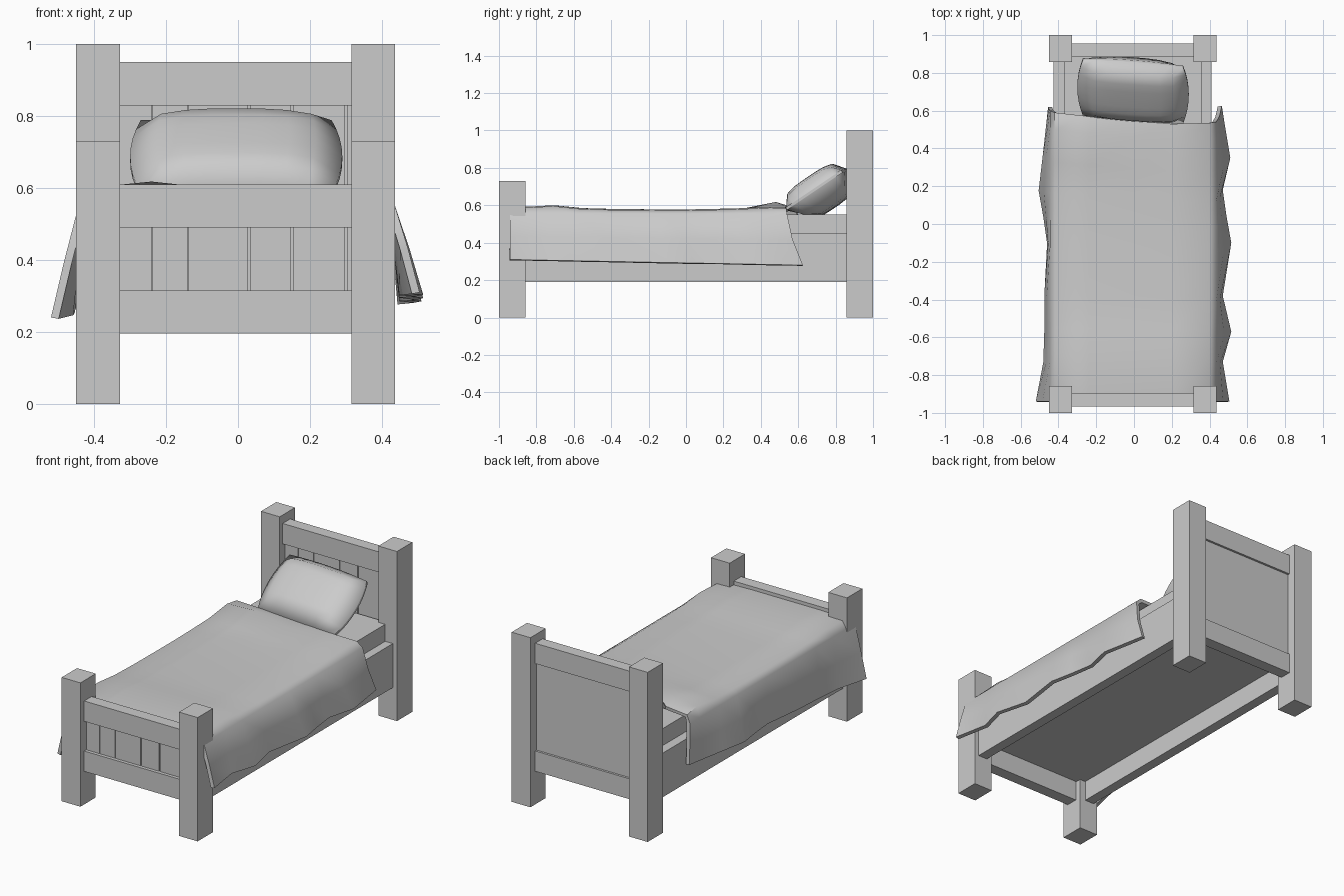
import bpy, bmesh, math

cube = bpy.data.objects.get("Cube")
if cube:
    bpy.data.objects.remove(cube)

grey = bpy.data.materials.new("plain grey")
grey.use_nodes = True
grey.diffuse_color = (0.6, 0.6, 0.6, 1)
grey.node_tree.nodes["Principled BSDF"].inputs["Base Color"].default_value = (0.6, 0.6, 0.6, 1)


def add_object(name, bm):
    bmesh.ops.recalc_face_normals(bm, faces=bm.faces)
    mesh = bpy.data.meshes.new(name)
    bm.to_mesh(mesh)
    bm.free()
    mesh.materials.append(grey)
    ob = bpy.data.objects.new(name, mesh)
    bpy.context.collection.objects.link(ob)
    return ob


def box(name, x, y, z):
    bm = bmesh.new()
    bmesh.ops.create_cube(bm, size=1)
    for v in bm.verts:
        v.co = [a + (b - a) * (c + 0.5) for (a, b), c in zip((x, y, z), v.co)]
    return add_object(name, bm)


def smooth(ob, angle):
    bpy.ops.object.select_all(action='DESELECT')
    ob.select_set(True)
    bpy.context.view_layer.objects.active = ob
    for mod in ob.modifiers[:]:
        bpy.ops.object.modifier_apply(modifier=mod.name)
    bpy.ops.object.shade_smooth_by_angle(angle=math.radians(angle))


def lerp(a, b, t):
    return a + (b - a) * t


# Corner posts
for side, x in (("right", (-0.45, -0.328)), ("left", (0.315, 0.437))):
    box(side + "_head_post", x, (0.857, 1.0), (0, 1.0))
    box(side + "_foot_post", x, (-1.0, -0.857), (0, 0.73))

# Cross rails of the headboard and footboard
span = (-0.34, 0.325)
box("head_top_rail", span, (0.885, 0.955), (0.83, 0.95))
box("head_bottom_rail", span, (0.885, 0.955), (0.195, 0.315))
box("foot_top_rail", span, (-0.965, -0.895), (0.49, 0.61))
box("foot_bottom_rail", span, (-0.965, -0.895), (0.195, 0.315))

# Thin planks with narrow gaps in front of plain panels
box("head_panel", span, (0.918, 0.942), (0.25, 0.86))
box("foot_panel", span, (-0.93, -0.91), (0.25, 0.52))
seams = (-0.34, -0.24, -0.14, 0.03, 0.15, 0.3, 0.33)
for i, (a, b) in enumerate(zip(seams, seams[1:])):
    gap = 0.003 if i > 1 else 0.001
    x = (a + gap, b - gap)
    box("head_plank", x, (0.905, 0.918), (0.25, 0.86))
    box("foot_plank", x, (-0.945, -0.93), (0.25, 0.52))

# Side rails and mattress
box("right_side_rail", (-0.425, -0.365), (-0.9, 0.9), (0.19, 0.45))
box("left_side_rail", (0.35, 0.41), (-0.9, 0.9), (0.19, 0.45))
box("mattress", (-0.37, 0.36), (-0.89, 0.885), (0.31, 0.55))

# Blanket: rows run from foot to head, columns from the right hem to the left hem
right_hem = (-0.52, -0.48, -0.475, -0.475, -0.46, -0.48, -0.505, -0.485, -0.465, -0.455)
left_hem = (0.505, 0.47, 0.515, 0.47, 0.515, 0.49, 0.47, 0.51, 0.48, 0.465)
hem_y = (-0.94, -0.73, -0.57, -0.38, -0.1, 0.04, 0.18, 0.35, 0.53, 0.625)
top_z = (0.59, 0.6, 0.585, 0.58, 0.578, 0.578, 0.58, 0.584, 0.592, 0.59)
head_y = (0.62, 0.61, 0.6, 0.59, 0.57, 0.545, 0.53, 0.535, 0.54, 0.57, 0.625)
bm = bmesh.new()
rows = []
for i, y in enumerate(hem_y):
    t = (y - hem_y[0]) / (hem_y[-1] - hem_y[0])
    z = top_z[i]
    fold = 0.026 if i == len(hem_y) - 2 else 0
    zr, zl = lerp(0.24, 0.31, t), lerp(0.31, 0.28, t)
    section = [(right_hem[i], zr), (lerp(-0.45, right_hem[i], 0.5), lerp(0.54, zr, 0.5)),
               (-0.445, 0.545), (-0.42, z - 0.005 + fold / 2), (-0.24, z + fold),
               (0, z), (0.2, z), (0.4, z - 0.005), (0.435, 0.555),
               (lerp(0.44, left_hem[i], 0.5), lerp(0.555, zl, 0.5)), (left_hem[i], zl)]
    row = []
    for j, (x, zz) in enumerate(section):
        foot = -0.9 if 2 < j < 8 else -0.94
        row.append(bm.verts.new((x, lerp(foot, head_y[j], t), zz)))
    rows.append(row)
for r, s in zip(rows, rows[1:]):
    for j in range(len(r) - 1):
        bm.faces.new((r[j], r[j + 1], s[j + 1], s[j]))
blanket = add_object("blanket", bm)
if blanket.data.polygons[len(blanket.data.polygons) // 2].normal.z < 0:
    blanket.data.flip_normals()
thick = blanket.modifiers.new("thickness", 'SOLIDIFY')
thick.thickness = 0.022
thick.offset = -1
smooth(blanket, 60)

# Pillow: a puffed sheet leaning on the headboard, flattened where it rests
bm = bmesh.new()
bmesh.ops.create_cube(bm, size=2)
bmesh.ops.subdivide_edges(bm, edges=bm.edges[:], cuts=7, use_grid_fill=True)
lean = math.radians(34)
for v in bm.verts:
    u, w, n = v.co
    puff = ((1 - abs(u) ** 3) * (1 - w ** 4)) ** 0.5
    x = 0.295 * u * (1 - 0.1 * w * w)
    length = 0.19 * w * (1 - 0.06 * u * u)
    height = n * (0.008 + (0.078 if n > 0 else 0.12) * puff)
    y = 0.705 - 0.02 * u + length * math.cos(lean) - height * math.sin(lean)
    z = 0.682 + length * math.sin(lean) + height * math.cos(lean)
    v.co = (x - 0.005, min(y, 0.9), max(0.552, z))
smooth(add_object("pillow", bm), 60)
